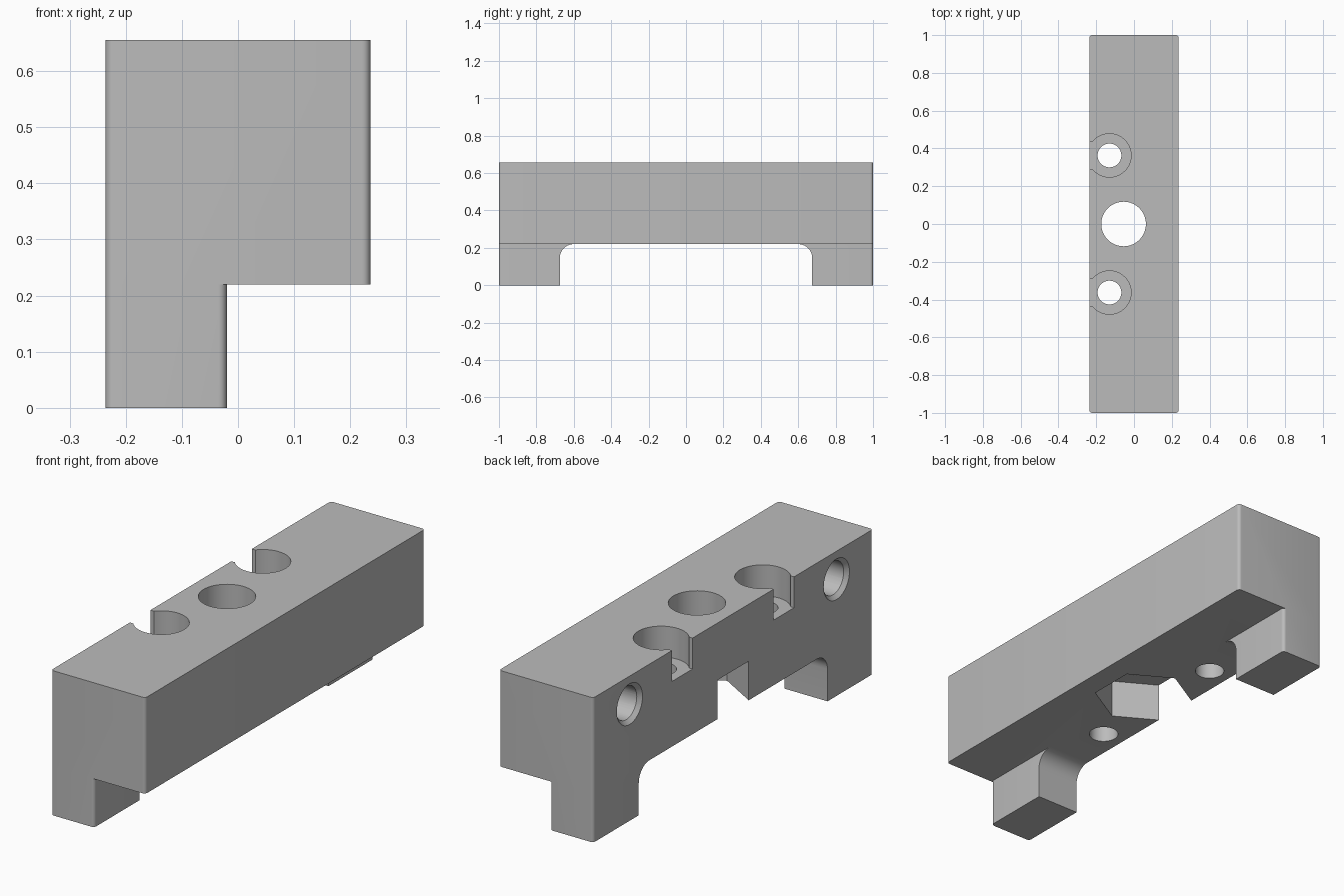
import bpy, bmesh, math
from mathutils import Matrix, Vector

cube = bpy.data.objects.get("Cube")
if cube:
    bpy.data.objects.remove(cube, do_unlink=True)

HALF_X, STEP_X = 0.236, -0.02
STEP_Z, TOP_Z = 0.22, 0.655
EDGE_R = 0.015

grey = bpy.data.materials.new("machined_grey")
grey.use_nodes = True
grey.diffuse_color = (0.5, 0.5, 0.5, 1)
grey.node_tree.nodes["Principled BSDF"].inputs["Base Color"].default_value = (0.5, 0.5, 0.5, 1)


def make_object(name, bm):
    bmesh.ops.recalc_face_normals(bm, faces=bm.faces)
    mesh = bpy.data.meshes.new(name)
    bm.to_mesh(mesh)
    bm.free()
    mesh.materials.append(grey)
    obj = bpy.data.objects.new(name, mesh)
    bpy.context.collection.objects.link(obj)
    return obj


def arc(cx, cy, r, start, end, n):
    angles = [math.radians(start + (end - start) * i / n) for i in range(n + 1)]
    return [(cx + r * math.cos(a), cy + r * math.sin(a)) for a in angles]


def circle(cx, cy, r, n=64, start=0):
    return arc(cx, cy, r, start, start + 360, n)[:-1]


def prism(name, outline, low, high, axis="z", rounded=None):
    """Extrude an outline along an axis; round the upright edges chosen by a rule."""
    bm = bmesh.new()
    place = (lambda p, w: (p[0], p[1], w)) if axis == "z" else (lambda p, w: (w, p[0], p[1]))
    face = bm.faces.new([bm.verts.new(place(p, low)) for p in outline])
    new = bmesh.ops.extrude_face_region(bm, geom=[face])["geom"]
    shift = Vector(place((0, 0), high - low))
    bmesh.ops.translate(bm, vec=shift, verts=[g for g in new if isinstance(g, bmesh.types.BMVert)])
    if rounded:
        edges = [e for e in bm.edges
                 if abs(e.verts[0].co.z - e.verts[1].co.z) > 0.1 and all(rounded(v.co) for v in e.verts)]
        bmesh.ops.bevel(bm, geom=edges, offset=EDGE_R, segments=6, profile=0.5, affect="EDGES")
    return make_object(name, bm)


def boolean(target, tool, operation="DIFFERENCE"):
    mod = target.modifiers.new(tool.name, "BOOLEAN")
    mod.operation, mod.solver, mod.object = operation, "EXACT", tool
    bpy.context.view_layer.objects.active = target
    bpy.ops.object.modifier_apply(modifier=mod.name)
    bpy.data.objects.remove(tool, do_unlink=True)


# Main block with rounded upright corners
outline = [(-HALF_X, -1), (HALF_X, -1), (HALF_X, 1), (-HALF_X, 1)]
block = prism("clamp_block", outline, STEP_Z, TOP_Z, rounded=lambda co: True)

# Feet with a filleted inner corner
for side in (-1, 1):
    profile = [(1, 0), (1, STEP_Z)] + arc(0.6, STEP_Z - 0.075, 0.075, 90, 0, 10) + [(0.675, 0)]
    foot = prism("foot", [(side * y, z) for y, z in profile], -HALF_X, STEP_X,
                 axis="x", rounded=lambda co: abs(co.y) > 0.99)
    boolean(block, foot, "UNION")

# Central bore and the hexagonal pocket beneath it
boolean(block, prism("pocket", circle(-0.055, 0, 0.216, 6, 30), 0.1, 0.397))
boolean(block, prism("bore", circle(-0.055, 0, 0.118), 0.1, 0.8))

for side in (-1, 1):
    # Counterbored screw hole, open to the side
    y = side * 0.363
    gap = math.degrees(math.asin(0.073 / 0.115))
    keyhole = arc(-0.13, y, 0.115, gap - 180, 180 - gap, 48) + [(-0.3, y + 0.073), (-0.3, y - 0.073)]
    boolean(block, prism("counterbore", keyhole, 0.515, 0.8))
    boolean(block, prism("screw_hole", circle(-0.13, y, 0.063, 48), 0.1, 0.6))

    # Blind side hole with a chamfered mouth
    y, z = side * 0.74, 0.528
    boolean(block, prism("side_hole", circle(y, z, 0.075, 48), -0.3, 0.06, axis="x"))
    bm = bmesh.new()
    bmesh.ops.create_cone(bm, cap_ends=True, segments=48, radius1=0.112, radius2=0.065, depth=0.047,
                          matrix=Matrix.Translation((-0.2325, y, z)) @ Matrix.Rotation(math.pi / 2, 4, "Y"))
    boolean(block, make_object("chamfer", bm))

# Smooth the curved walls, keep edges sharp
bpy.ops.object.select_all(action="DESELECT")
block.select_set(True)
bpy.context.view_layer.objects.active = block
bpy.ops.object.shade_smooth_by_angle(angle=math.radians(30))
